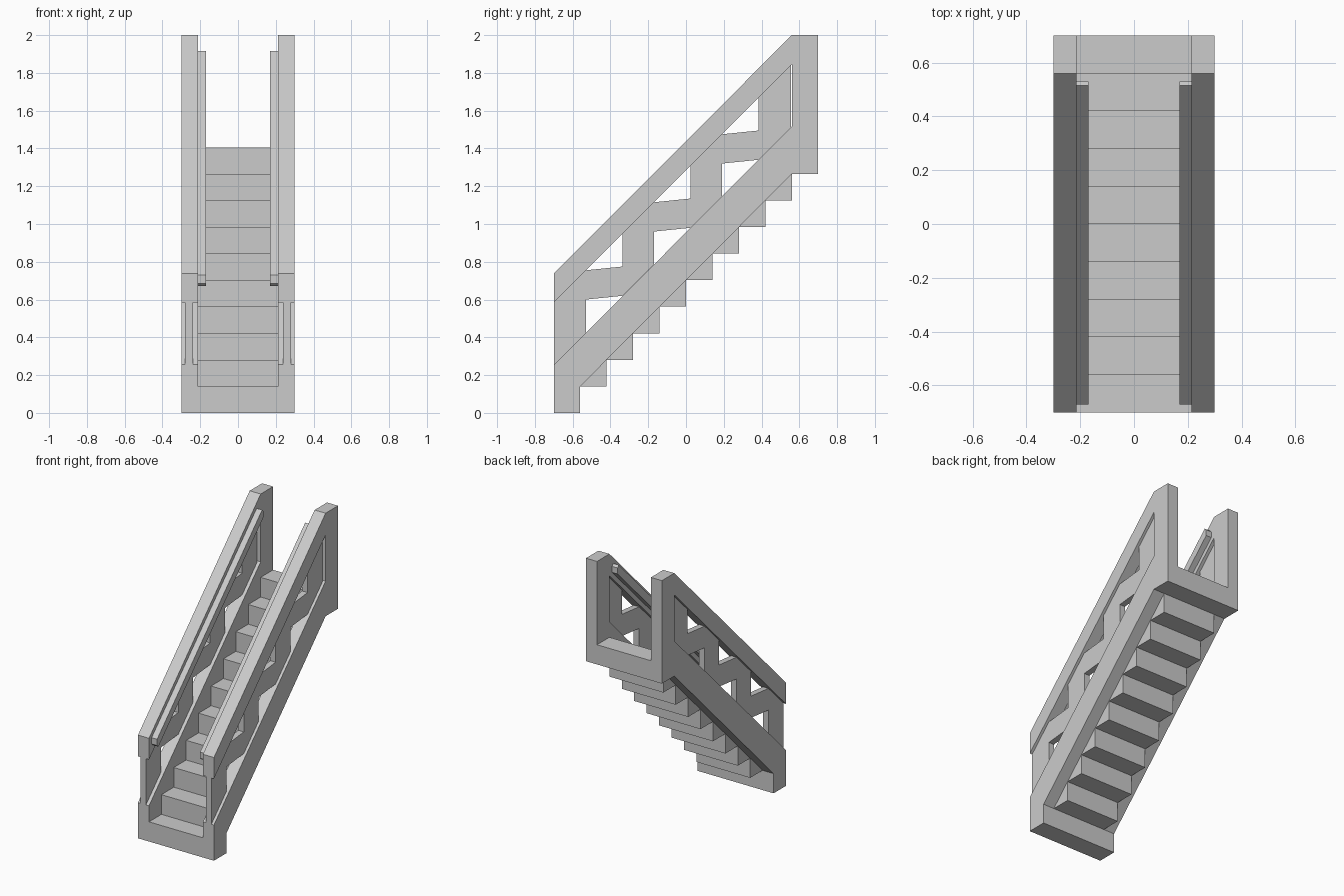
import bpy, bmesh

if "Cube" in bpy.data.objects:
    bpy.data.objects.remove(bpy.data.objects["Cube"])

RUN, RISE, STEPS = 0.14, 0.1405, 10
INNER, OUTER = 0.213, 0.3


def extrude_profile(name, profile, x0, x1):
    """Extrude a (y, z) outline along x from x0 to x1."""
    bm = bmesh.new()
    face = bm.faces.new([bm.verts.new((x0, y, z)) for y, z in profile])
    ext = bmesh.ops.extrude_face_region(bm, geom=[face])
    verts = [v for v in ext["geom"] if isinstance(v, bmesh.types.BMVert)]
    bmesh.ops.translate(bm, verts=verts, vec=(x1 - x0, 0, 0))
    bmesh.ops.recalc_face_normals(bm, faces=bm.faces)
    mesh = bpy.data.meshes.new(name)
    bm.to_mesh(mesh)
    bm.free()
    obj = bpy.data.objects.new(name, mesh)
    bpy.context.collection.objects.link(obj)
    return obj


def both_sides(name, profile, x0, x1):
    """Same part on the right, mirrored to the left."""
    obj = extrude_profile(name, profile, x0, x1)
    obj.modifiers.new("mirror", 'MIRROR').use_axis[0] = True
    return obj


# Steps: stacked blocks meeting corner to corner
for i in range(STEPS):
    y, z = -0.7 + RUN * i, RISE * i
    extrude_profile(f"step_{i + 1}",
                    [(y, z), (y + RUN, z), (y + RUN, z + RISE), (y, z + RISE)],
                    -INNER, INNER)

# Side frame: stringer, top post and sloping banister in one C-shaped outline
frame = [(-0.7, 0), (-0.56, 0), (-0.56, RISE), (0.56, 9 * RISE), (0.7, 9 * RISE),
         (0.7, 2.0), (0.56, 2.0), (-0.7, 0.737), (-0.7, 0.585),
         (0.56, 1.845), (0.56, 1.515), (-0.7, 0.255)]
both_sides("side_frame", frame, INNER, OUTER)

# Infill panel: thinner posts joined by slanted arms, triangular openings between
bays = [-0.53, -0.17, 0.19]
lower = [(-0.7, 0.255)]
upper = [(-0.7, 0.585)]
for y in bays:
    lower += [(y, y + 0.955), (y, y + 1.13), (y + 0.195, y + 1.15)]
    upper += [(y, y + 1.285), (y + 0.195, y + 1.305), (y + 0.195, y + 1.48)]
lower.append((0.555, 1.51))
upper.append((0.555, 1.84))
both_sides("infill_panel", lower + upper[::-1], 0.237, 0.28)

# Handrail: bar along the inside of the banister with clipped ends
rail = [(-0.67, 0.73), (-0.67, 0.685), (-0.655, 0.672),
        (0.53, 1.857), (0.53, 1.90), (0.515, 1.915)]
both_sides("handrail", rail, 0.17, INNER)
